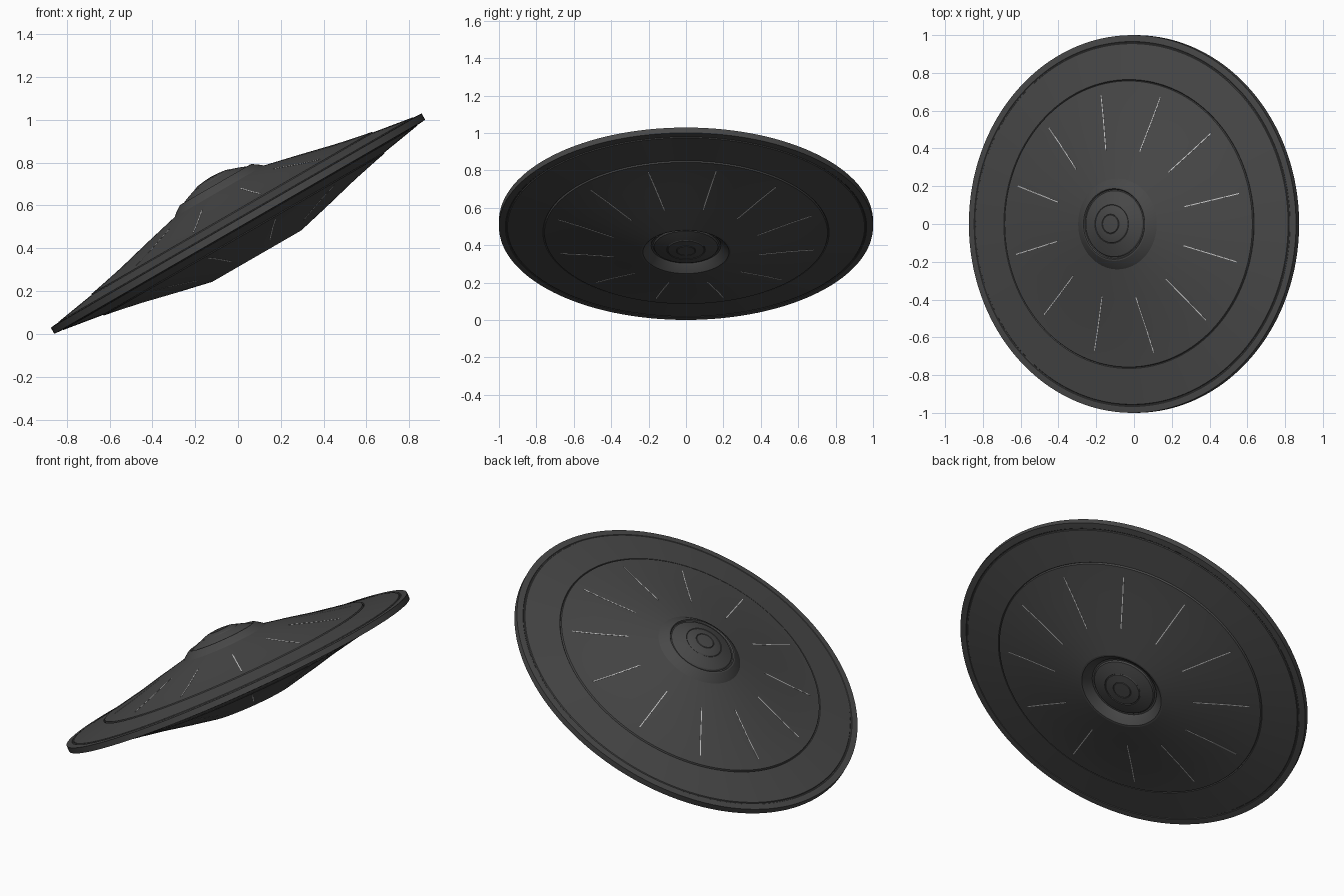
import bpy, bmesh
from math import sin, cos, pi, radians
from mathutils import Matrix, Vector

if "Cube" in bpy.data.objects:
    bpy.data.objects.remove(bpy.data.objects["Cube"])

SEG = 128
# the whole craft is banked 30 degrees and rests its rim on z = 0
POSE = Matrix.Translation((0, 0, 0.515)) @ Matrix.Rotation(radians(-30), 4, 'Y')


def material(name, v):
    m = bpy.data.materials.new(name)
    m.diffuse_color = (v, v, v, 1)
    m.use_nodes = True
    m.node_tree.nodes["Principled BSDF"].inputs["Base Color"].default_value = m.diffuse_color
    return m


DARK = material("dark_metal", 0.065)
LIGHT = material("pale_light", 0.8)


def finish(name, bm, mat, smooth=True):
    bmesh.ops.recalc_face_normals(bm, faces=bm.faces)
    bm.transform(POSE)
    me = bpy.data.meshes.new(name)
    bm.to_mesh(me)
    bm.free()
    ob = bpy.data.objects.new(name, me)
    bpy.context.collection.objects.link(ob)
    me.materials.append(mat)
    if smooth:
        bpy.ops.object.select_all(action='DESELECT')
        ob.select_set(True)
        bpy.context.view_layer.objects.active = ob
        bpy.ops.object.shade_smooth_by_angle(angle=radians(20))
    return ob


def lathe(name, profile):
    """Revolve (radius, height) points about the craft's axis."""
    bm = bmesh.new()
    rings = []
    for r, h in profile:
        if r == 0:
            rings.append([bm.verts.new((0, 0, h))] * SEG)
        else:
            rings.append([bm.verts.new((r * cos(2 * pi * i / SEG), r * sin(2 * pi * i / SEG), h))
                          for i in range(SEG)])
    for a, b in zip(rings, rings[1:]):
        for i in range(SEG):
            j = (i + 1) % SEG
            quad = list(dict.fromkeys((a[i], a[j], b[j], b[i])))
            bm.faces.new(quad)
    return finish(name, bm, DARK)


def flip(profile):
    return [(r, -h) for r, h in profile]


# cone panel with its lip, seam groove, and outer skirt
CONE = [(0.24, 0.175), (0.40, 0.138), (0.58, 0.094), (0.70, 0.069), (0.757, 0.058), (0.76, 0.050)]
SKIRT = [(0.76, 0.047), (0.765, 0.053), (0.955, 0.022), (0.958, 0.017), (0.963, 0.017), (0.966, 0.0195)]

# outer rim band
lathe("rim", [(0.966, 0.0195), (0.99, 0.0175), (1.0, 0.0165),
              (1.0, -0.0165), (0.99, -0.0175), (0.966, -0.0195)])

lathe("upper_hull", CONE + SKIRT)
lathe("lower_hull", flip(CONE + SKIRT))

# raised collar and stepped dome on top
lathe("top_dome", [(0.24, 0.175), (0.225, 0.188), (0.195, 0.209), (0.187, 0.211), (0.182, 0.204),
                   (0.176, 0.204), (0.170, 0.211), (0.135, 0.225), (0.103, 0.236), (0.100, 0.234),
                   (0.096, 0.239), (0.075, 0.246), (0.052, 0.249), (0.050, 0.247), (0.047, 0.250),
                   (0, 0.253)])

# recessed well with a shallow dome underneath
lathe("bottom_well", [(0.24, -0.175), (0.23, -0.175), (0.192, -0.145), (0.186, -0.136), (0.176, -0.136),
                      (0.170, -0.144), (0.135, -0.154), (0.103, -0.161), (0.100, -0.158),
                      (0.096, -0.162), (0.052, -0.167), (0.050, -0.165), (0.047, -0.168), (0, -0.169)])


# twelve thin radial light strips on each side
def strips(name, side):
    bm = bmesh.new()
    pts = [(0.40, 0.138), (0.58, 0.094), (0.70, 0.069)]
    for k in range(12):
        a = radians(13.3 + 30 * k)
        out, across = Vector((cos(a), sin(a), 0)), Vector((-sin(a), cos(a), 0)) * 0.0025
        rows = []
        for r, h in pts:
            rows.append([bm.verts.new(out * r + across * s + Vector((0, 0, side * (h + dz))))
                         for s, dz in ((-1, -0.004), (-1, 0.001), (1, 0.001), (1, -0.004))])
        for p, q in zip(rows, rows[1:]):
            for i in range(4):
                j = (i + 1) % 4
                bm.faces.new((p[i], p[j], q[j], q[i]))
        bm.faces.new(rows[0])
        bm.faces.new(rows[-1])
    finish(name, bm, LIGHT, False)


strips("upper_light_strips", 1)
strips("lower_light_strips", -1)
